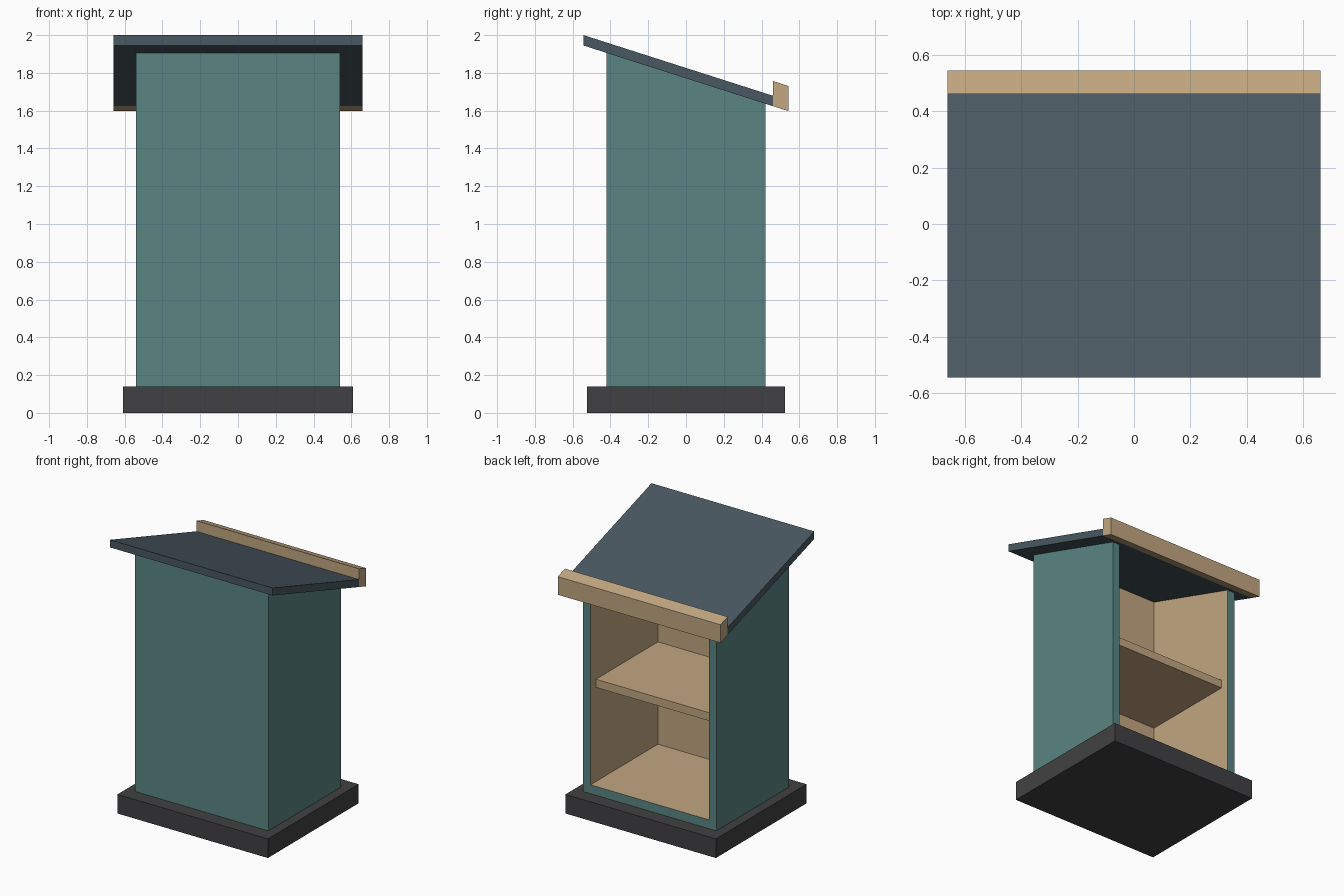
import bpy, bmesh

if "Cube" in bpy.data.objects:
    bpy.data.objects.remove(bpy.data.objects["Cube"])


def material(name, rgb):
    m = bpy.data.materials.new(name)
    m.diffuse_color = (*rgb, 1)
    m.use_nodes = True
    m.node_tree.nodes["Principled BSDF"].inputs["Base Color"].default_value = m.diffuse_color
    return m


TEAL = material("teal_paint", (0.10, 0.235, 0.23))
WOOD = material("light_wood", (0.54, 0.385, 0.22))
SLATE = material("slate_top", (0.068, 0.098, 0.119))
DARK = material("dark_plinth", (0.053, 0.053, 0.056))


def slope(y):
    """Underside height of the sloping top at depth y."""
    return 1.945 - 0.32 * (y + 0.543)


def finish(name, bm, *mats):
    bmesh.ops.recalc_face_normals(bm, faces=bm.faces[:])
    me = bpy.data.meshes.new(name)
    bm.to_mesh(me)
    bm.free()
    for m in mats:
        me.materials.append(m)
    ob = bpy.data.objects.new(name, me)
    bpy.context.collection.objects.link(ob)
    return ob


def prism(name, profile, half_width, mat):
    """Side profile of (y, z) points extruded across x."""
    bm = bmesh.new()
    face = bm.faces.new([bm.verts.new((-half_width, y, z)) for y, z in profile])
    ext = bmesh.ops.extrude_face_region(bm, geom=[face])
    moved = [v for v in ext["geom"] if isinstance(v, bmesh.types.BMVert)]
    bmesh.ops.translate(bm, vec=(2 * half_width, 0, 0), verts=moved)
    return finish(name, bm, mat)


def box(name, half_width, y0, y1, z0, z1, mat):
    return prism(name, [(y0, z0), (y1, z0), (y1, z1), (y0, z1)], half_width, mat)


def sloped(name, half_width, y0, y1, height, mat):
    return prism(name, [(y0, slope(y0)), (y1, slope(y1)),
                        (y1, slope(y1) + height), (y0, slope(y0) + height)],
                 half_width, mat)


# Plinth
box("plinth", 0.61, -0.525, 0.525, 0, 0.14, DARK)

# Cabinet shell: painted outside, wooden inside, open at the back and under the top
bm = bmesh.new()
verts = []
for hx, front, bottom in ((0.54, -0.42, 0.14), (0.48, -0.36, 0.205)):
    for x in (-hx, hx):
        for y in (front, 0.42):
            for z in (bottom, slope(y)):
                verts.append(bm.verts.new((x, y, z)))
panels = [(0, 1, 3, 2), (4, 5, 7, 6), (0, 1, 5, 4), (0, 2, 6, 4)]
for offset in (0, 8):
    for p in panels:
        f = bm.faces.new([verts[i + offset] for i in p])
        f.material_index = 1 if offset else 0
for a, b in ((2, 3), (2, 6), (6, 7), (1, 3), (1, 5), (5, 7)):
    bm.faces.new([verts[i] for i in (a, b, b + 8, a + 8)])
finish("cabinet", bm, TEAL, WOOD)

# Inner shelf
box("shelf", 0.48, -0.36, 0.357, 0.895, 0.955, WOOD)

# Sloping reading top and its paper-stop lip
sloped("sloping_top", 0.66, -0.543, 0.46, 0.055, SLATE)
sloped("paper_stop", 0.66, 0.46, 0.543, 0.133, WOOD)
